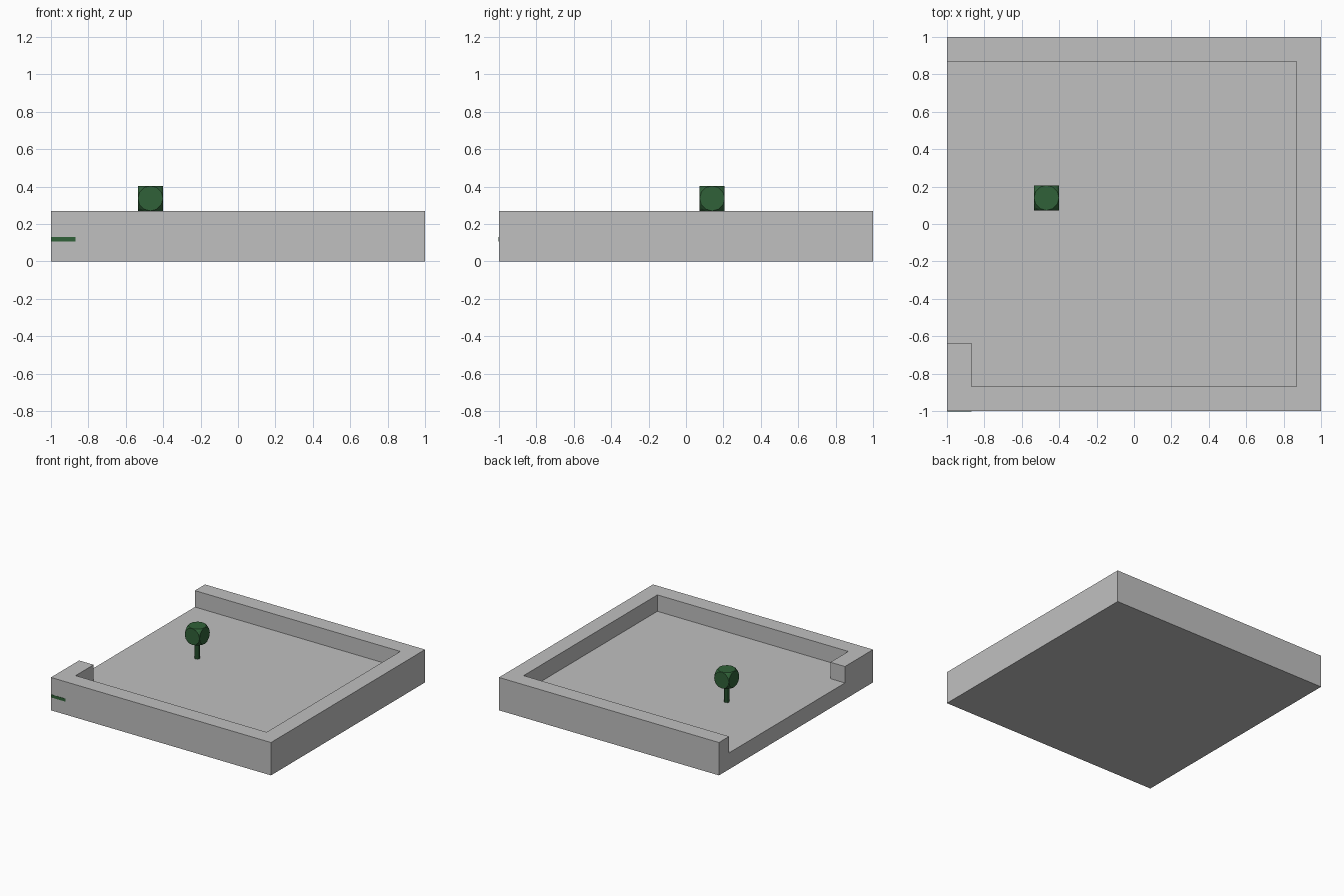
import bpy, bmesh, math
from mathutils import Vector

cube = bpy.data.objects.get("Cube")
if cube:
    bpy.data.objects.remove(cube, do_unlink=True)


def material(name, rgb):
    m = bpy.data.materials.new(name)
    m.use_nodes = True
    m.diffuse_color = (*rgb, 1)
    m.node_tree.nodes["Principled BSDF"].inputs["Base Color"].default_value = (*rgb, 1)
    return m


stone = material("stone grey", (0.53, 0.53, 0.53))
leaf = material("leaf green", (0.03, 0.12, 0.04))


def finish(name, bm, mat):
    bmesh.ops.recalc_face_normals(bm, faces=bm.faces)
    me = bpy.data.meshes.new(name)
    bm.to_mesh(me)
    bm.free()
    me.materials.append(mat)
    ob = bpy.data.objects.new(name, me)
    bpy.context.collection.objects.link(ob)
    return ob


def prism(name, outline, z0, z1, mat):
    """Extrude a flat outline upward from z0 to z1."""
    bm = bmesh.new()
    face = bm.faces.new([bm.verts.new((x, y, z0)) for x, y in outline])
    top = bmesh.ops.extrude_face_region(bm, geom=[face])["geom"]
    verts = [v for v in top if isinstance(v, bmesh.types.BMVert)]
    bmesh.ops.translate(bm, verts=verts, vec=(0, 0, z1 - z0))
    return finish(name, bm, mat)


def rectangle(x0, x1, y0, y1):
    return [(x0, y0), (x1, y0), (x1, y1), (x0, y1)]


height, floor, inner = 0.27, 0.135, 0.868

# Walled courtyard: solid block with the yard and its open side cut out
courtyard = prism("courtyard_walls", rectangle(-1, 1, -1, 1), 0, height, stone)
yard = [(-1.2, -0.635), (-inner, -0.635), (-inner, -inner),
        (inner, -inner), (inner, inner), (-1.2, inner)]
cutter = prism("yard_cutter", yard, floor, 0.5, stone)
cutter.hide_render = True
cut = courtyard.modifiers.new("yard", "BOOLEAN")
cut.operation = "DIFFERENCE"
cut.solver = "EXACT"
cut.object = cutter
bpy.context.view_layer.objects.active = courtyard
bpy.ops.object.modifier_apply(modifier=cut.name)
bpy.data.objects.remove(cutter, do_unlink=True)

# Tree trunk: slim eight-sided post
tx, ty, half = -0.468, 0.14, 0.067
ring = [(tx + 0.02 * math.cos(a), ty + 0.02 * math.sin(a))
        for a in (math.tau * i / 8 for i in range(8))]
prism("tree_trunk", ring, floor, height + 0.02, leaf)

# Tree crown: six round facets joined by rounded corners
bm = bmesh.new()
centre = Vector((tx, ty, height + half))
for axis in range(3):
    for side in (-1, 1):
        for i in range(12):
            a = math.tau * i / 12
            p = Vector((0, 0, 0))
            p[axis] = side
            p[(axis + 1) % 3] = math.cos(a)
            p[(axis + 2) % 3] = math.sin(a)
            bm.verts.new(centre + p * half)
# Corner points on the sphere shared by the round facets
for sx in (-1, 1):
    for sy in (-1, 1):
        for sz in (-1, 1):
            bm.verts.new(centre + Vector((sx, sy, sz)).normalized() * half * math.sqrt(2))
bmesh.ops.remove_doubles(bm, verts=bm.verts, dist=0.0005)
bmesh.ops.convex_hull(bm, input=bm.verts)
bmesh.ops.dissolve_limit(bm, angle_limit=0.02, verts=bm.verts, edges=bm.edges)
finish("tree_crown", bm, leaf)

# Thin green strip on the front wall
prism("front_strip", rectangle(-1, -0.868, -1.002, -0.999), 0.107, 0.131, leaf)
